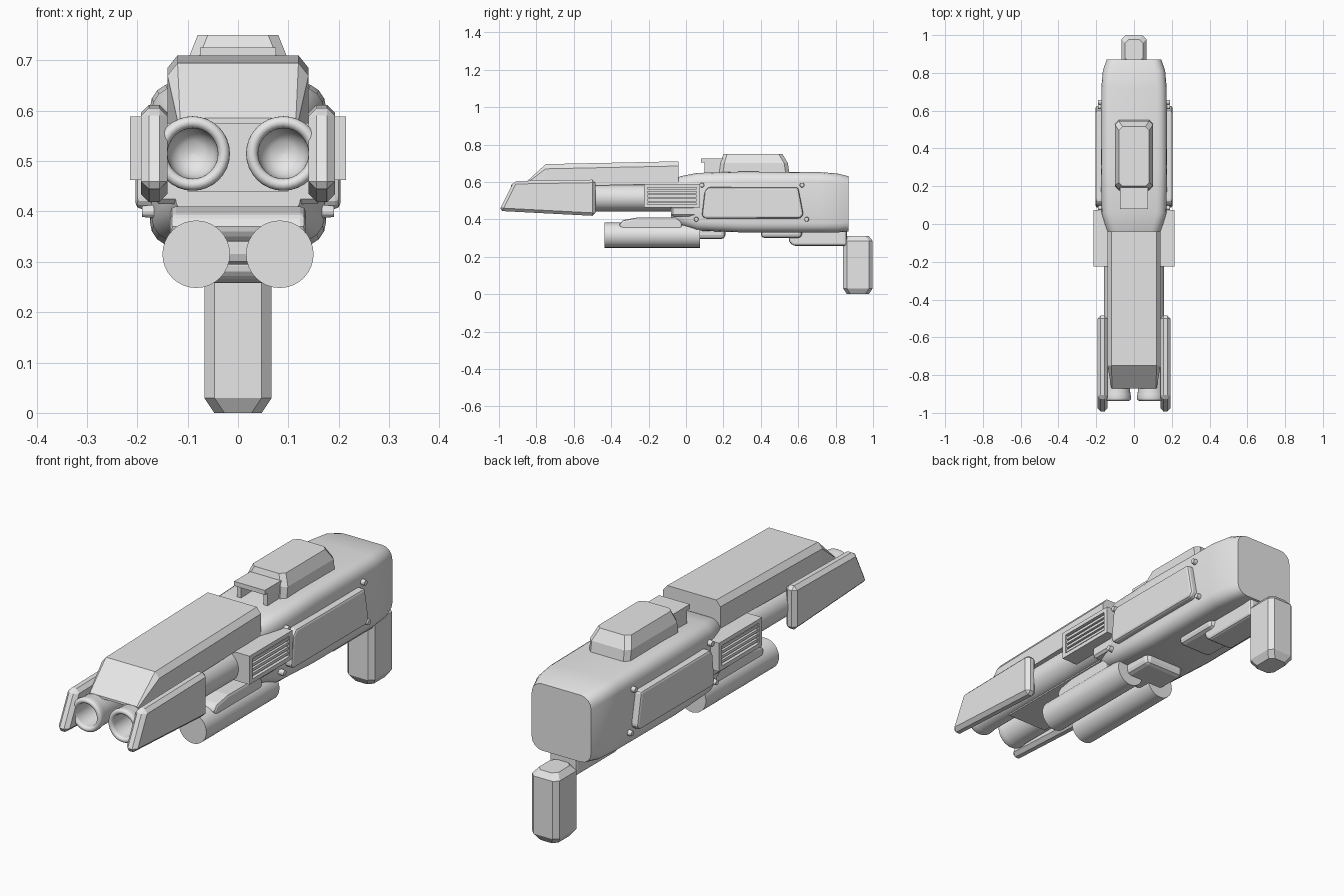
import bpy, bmesh, math
from mathutils import Vector, Matrix

cube = bpy.data.objects.get("Cube")
if cube:
    bpy.data.objects.remove(cube, do_unlink=True)

grey = bpy.data.materials.new("plain grey")
grey.use_nodes = True
grey.diffuse_color = (0.8, 0.8, 0.8, 1)
grey.node_tree.nodes["Principled BSDF"].inputs["Base Color"].default_value = (0.8, 0.8, 0.8, 1)


def finish(name, bm, bevel=0, segments=1, mirror=False, smooth=None):
    """Turn a bmesh into a named object with optional bevel and mirror."""
    bmesh.ops.recalc_face_normals(bm, faces=bm.faces)
    mesh = bpy.data.meshes.new(name)
    bm.to_mesh(mesh)
    bm.free()
    mesh.materials.append(grey)
    ob = bpy.data.objects.new(name, mesh)
    bpy.context.collection.objects.link(ob)
    if bevel:
        mod = ob.modifiers.new("bevel", 'BEVEL')
        mod.width, mod.segments, mod.limit_method = bevel, segments, 'ANGLE'
    if mirror:
        ob.modifiers.new("mirror", 'MIRROR')
    if smooth:
        bpy.ops.object.select_all(action='DESELECT')
        ob.select_set(True)
        bpy.context.view_layer.objects.active = ob
        bpy.ops.object.shade_smooth_by_angle(angle=math.radians(smooth))
    return ob


def bridge(bm, rings, caps=True):
    """Skin a list of equal-length point rings."""
    loops = [[bm.verts.new(p) for p in ring] for ring in rings]
    n = len(loops[0])
    for a, b in zip(loops, loops[1:]):
        for i in range(n):
            j = (i + 1) % n
            bm.faces.new((a[i], a[j], b[j], b[i]))
    if caps:
        bm.faces.new(loops[0])
        bm.faces.new(loops[-1])


def prism(name, profile, x0, x1, **kw):
    """Extrude a (y, z) side profile across x."""
    bm = bmesh.new()
    bridge(bm, [[(x, y, z) for y, z in profile] for x in (x0, x1)])
    return finish(name, bm, **kw)


def box(name, x, y, z, **kw):
    profile = [(y[0], z[0]), (y[1], z[0]), (y[1], z[1]), (y[0], z[1])]
    return prism(name, profile, x[0], x[1], **kw)


def rounded(y, w, z0, z1, r, steps=4):
    """Rounded rectangle across the model at depth y."""
    pts = []
    for k, (sx, cz) in enumerate([(1, z1 - r), (-1, z1 - r), (-1, z0 + r), (1, z0 + r)]):
        for i in range(steps + 1):
            a = math.pi / 2 * (k + i / steps)
            pts.append((sx * (w - r) + r * math.cos(a), y, cz + r * math.sin(a)))
    return pts


def loft(name, sections, **kw):
    bm = bmesh.new()
    bridge(bm, [rounded(*s) for s in sections])
    return finish(name, bm, **kw)


def lathe(name, profile, x, z, sides=32, **kw):
    """Turn a (radius, y) profile around an axis along y."""
    bm = bmesh.new()
    rings = []
    for r, y in profile:
        ang = [2 * math.pi * i / sides for i in range(sides)]
        rings.append([(x + r * math.cos(a), y, z + r * math.sin(a)) for a in ang])
    bridge(bm, rings)
    return finish(name, bm, mirror=True, **kw)


# main receiver body
loft("receiver_body", [
    (-0.08, 0.125, 0.39, 0.61, 0.04),
    (-0.03, 0.145, 0.365, 0.63, 0.05),
    (0.06, 0.172, 0.34, 0.648, 0.05),
    (0.3, 0.175, 0.33, 0.655, 0.05),
    (0.72, 0.173, 0.33, 0.652, 0.05),
    (0.81, 0.165, 0.33, 0.645, 0.05),
    (0.87, 0.145, 0.335, 0.63, 0.05)], smooth=35)

# top barrel cover, narrowed along its upper edges
bm = bmesh.new()
rings = []
for y, low, high in [(-0.87, 0.575, 0.585), (-0.75, 0.575, 0.695), (-0.04, 0.59, 0.71)]:
    half = [(0.14, low), (0.14, max(low + 0.005, high - 0.025)), (0.12, high)]
    if y < -0.8:
        half = [(0.12, low), (0.12, low + 0.005), (0.115, high)]
    rings.append([(x, y, z) for x, z in half] + [(-x, y, z) for x, z in reversed(half)])
bridge(bm, rings)
finish("barrel_cover", bm)
box("barrel_core", (-0.1, 0.1), (-0.72, 0), (0.44, 0.6))

# twin hollow barrels with rounded lips
lip = [(0.062 + 0.012 * math.cos(a), -0.922 - 0.014 * math.sin(a))
       for a in [math.pi * (1 - i / 8) for i in range(9)]]
bore = [(0.002, -0.77), (0.025, -0.775), (0.042, -0.79), (0.05, -0.82)]
lathe("barrel", bore + lip + [(0.072, -0.9), (0.07, -0.89), (0.07, 0)], 0.09, 0.515, smooth=40)

# lower twin tubes and the plate above them
lathe("lower_tube", [(0.067, -0.435), (0.067, 0.075)], 0.083, 0.315, smooth=40)
prism("tube_saddle", [(-0.36, 0.37), (-0.34, 0.395), (-0.26, 0.41), (-0.02, 0.41),
                      (-0.02, 0.34), (-0.34, 0.34)], -0.135, 0.135, bevel=0.012, segments=2)

# muzzle side shrouds
prism("muzzle_shroud", [(-1, 0.445), (-0.92, 0.605), (-0.485, 0.612), (-0.485, 0.418)],
      0.14, 0.193, bevel=0.016, mirror=True)

# side vents: frame, slats and lower lip
box("vent_base", (0.12, 0.195), (-0.22, 0.07), (0.465, 0.58), mirror=True)
for low in (0.462, 0.57):
    box("vent_frame", (0.12, 0.214), (-0.225, 0.075), (low, low + 0.018), mirror=True)
for front in (-0.225, 0.055):
    box("vent_end", (0.12, 0.214), (front, front + 0.02), (0.465, 0.585), mirror=True)
for i in range(4):
    low = 0.487 + i * 0.021
    box("vent_slat", (0.19, 0.208), (-0.21, 0.06), (low, low + 0.012), mirror=True)
box("vent_lip", (0.1, 0.168), (-0.08, 0.07), (0.415, 0.47), bevel=0.01, mirror=True)

# raised side panels with corner bolts
prism("side_panel", [(0.085, 0.42), (0.1, 0.405), (0.61, 0.405), (0.628, 0.425),
                     (0.6, 0.57), (0.12, 0.572), (0.1, 0.55)],
      0.15, 0.203, bevel=0.012, segments=2, mirror=True)
for y, z in [(0.085, 0.583), (0.62, 0.583), (0.055, 0.4), (0.645, 0.4)]:
    bm = bmesh.new()
    bmesh.ops.create_cone(bm, cap_ends=True, segments=12, radius1=0.014, radius2=0.011, depth=0.03,
                          matrix=Matrix.Translation((0.176, y, z)) @ Matrix.Rotation(math.pi / 2, 4, 'Y'))
    finish("panel_bolt", bm, mirror=True)

# sight housing with tapered sides
bm = bmesh.new()
rings = []
for y0, y1, w, z in [(0.175, 0.555, 0.1, 0.63), (0.185, 0.545, 0.1, 0.7), (0.2, 0.515, 0.08, 0.75)]:
    c = 0.02
    rings.append([(-w, y0 + c, z), (-w + c, y0, z), (w - c, y0, z), (w, y0 + c, z),
                  (w, y1 - c, z), (w - c, y1, z), (-w + c, y1, z), (-w, y1 - c, z)])
bridge(bm, rings)
finish("sight_housing", bm)

# front sight bridge on two legs
box("sight_bridge", (-0.075, 0.075), (0.08, 0.2), (0.705, 0.725))
box("sight_leg", (0.055, 0.075), (0.1, 0.2), (0.63, 0.71), mirror=True)

# underside blocks
box("tube_bracket", (-0.1, 0.1), (0.0, 0.21), (0.295, 0.36), bevel=0.02, segments=2)
box("belly_block", (-0.085, 0.085), (0.4, 0.62), (0.3, 0.36), bevel=0.02, segments=2)
prism("grip_mount", [(0.55, 0.28), (0.575, 0.258), (0.86, 0.258), (0.86, 0.35), (0.55, 0.35)],
      -0.065, 0.065, bevel=0.012, segments=2)

# rear grip post with chamfered ends
bm = bmesh.new()
rings = []
for z, k in [(0, 0.02), (0.03, 0), (0.285, 0), (0.31, 0.02)]:
    w, y0, y1, c = 0.067 - k, 0.84 + k, 0.998 - k, 0.02
    rings.append([(-w, y0 + c, z), (-w + c, y0, z), (w - c, y0, z), (w, y0 + c, z),
                  (w, y1 - c, z), (w - c, y1, z), (-w + c, y1, z), (-w, y1 - c, z)])
bridge(bm, rings)
finish("rear_grip", bm)
